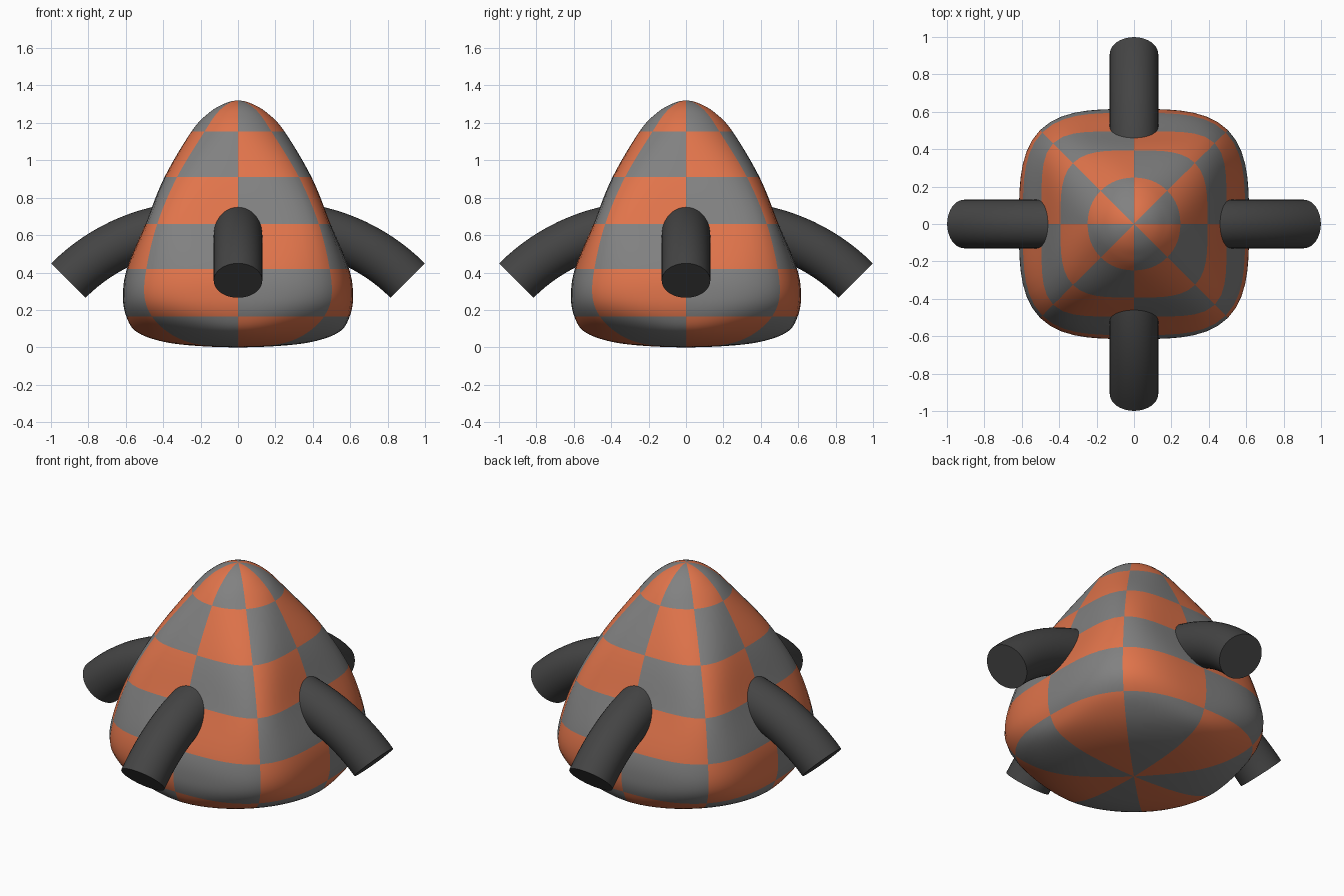
import bpy, bmesh, math
from mathutils import Vector, Matrix

if "Cube" in bpy.data.objects:
    bpy.data.objects.remove(bpy.data.objects["Cube"])


def material(name, rgb):
    m = bpy.data.materials.new(name)
    m.diffuse_color = (*rgb, 1)
    m.use_nodes = True
    m.node_tree.nodes["Principled BSDF"].inputs["Base Color"].default_value = m.diffuse_color
    return m


orange = material("orange", (0.75, 0.175, 0.07))
grey = material("grey", (0.22, 0.22, 0.22))
dark = material("dark_grey", (0.058, 0.058, 0.058))


def finish(bm, name, mats):
    bmesh.ops.recalc_face_normals(bm, faces=bm.faces)
    me = bpy.data.meshes.new(name)
    bm.to_mesh(me)
    bm.free()
    ob = bpy.data.objects.new(name, me)
    bpy.context.collection.objects.link(ob)
    for m in mats:
        me.materials.append(m)
    bpy.ops.object.select_all(action='DESELECT')
    ob.select_set(True)
    bpy.context.view_layer.objects.active = ob
    bpy.ops.object.shade_smooth_by_angle(angle=math.radians(40))
    return ob


# Body profile: height, half width on the axis, half width on the diagonal
KEYS = [(0, 0, 0), (.01, .25, .17), (.035, .42, .285), (.085, .545, .38),
        (.165, .597, .46), (.27, .615, .50), (.42, .594, .49), (.66, .495, .432),
        (.91, .393, .326), (1.155, .248, .178), (1.25, .16, .114),
        (1.30, .08, .057), (1.32, 0, 0)]
BANDS = [.165, .42, .66, .91, 1.155]
SIDES, STEPS = 64, 6


def profile():
    keys = [Vector(k) for k in KEYS]
    flip = lambda v: Vector((v.x, -v.y, -v.z))
    p = [flip(keys[1])] + keys + [flip(keys[-2])]
    out = []
    for i in range(1, len(p) - 2):
        a, b, c, d = p[i - 1:i + 3]
        for s in range(STEPS):
            t = s / STEPS
            out.append(0.5 * (2 * b + (c - a) * t + (2 * a - 5 * b + 4 * c - d) * t * t
                              + (3 * b - a - 3 * c + d) * t ** 3))
    return out[1:]


# Body: rounded square rings between two poles
bm = bmesh.new()
rings = []
for z, a, d in profile():
    n = 1 / math.log2(a / d)
    ring = []
    for k in range(SIDES):
        th = 2 * math.pi * k / SIDES
        c, s = math.cos(th), math.sin(th)
        r = a / (abs(c) ** n + abs(s) ** n) ** (1 / n)
        ring.append(bm.verts.new((r * c, r * s, z)))
    rings.append(ring)
bottom, top = bm.verts.new((0, 0, 0)), bm.verts.new((0, 0, KEYS[-1][0]))
for k in range(SIDES):
    j = (k + 1) % SIDES
    for lo, hi in zip(rings, rings[1:]):
        bm.faces.new((lo[k], lo[j], hi[j], hi[k]))
    bm.faces.new((bottom, rings[0][j], rings[0][k]))
    bm.faces.new((top, rings[-1][k], rings[-1][j]))
# Checker colours: eight sectors by six height bands
for f in bm.faces:
    c = f.calc_center_median()
    sector = math.floor(math.atan2(c.y, c.x) / (math.pi / 4))
    band = sum(c.z > b for b in BANDS)
    f.material_index = (sector + band) % 2
finish(bm, "checkered_body", [orange, grey])


# Bent tubes: an arc that droops 45 degrees at its open end
def tube(name, turn):
    bm = bmesh.new()
    rot = Matrix.Rotation(turn, 3, 'Z')
    rows, n, r = 16, 40, 0.13
    prev = None
    for i in range(rows + 1):
        ang = math.radians(45) * i / rows
        out = Vector((math.sin(ang), 0, math.cos(ang)))
        centre = Vector((0.2, 0, -0.35)) + out
        ring = []
        for k in range(n):
            t = 2 * math.pi * k / n
            ring.append(bm.verts.new(rot @ (centre + out * r * math.cos(t)
                                            + Vector((0, r * math.sin(t), 0)))))
        if prev:
            for k in range(n):
                j = (k + 1) % n
                bm.faces.new((prev[k], prev[j], ring[j], ring[k]))
        else:
            bm.faces.new(ring)
        prev = ring
    bm.faces.new(prev)
    finish(bm, name, [dark])


for i, side in enumerate(("right", "back", "left", "front")):
    tube(side + "_tube", i * math.pi / 2)
